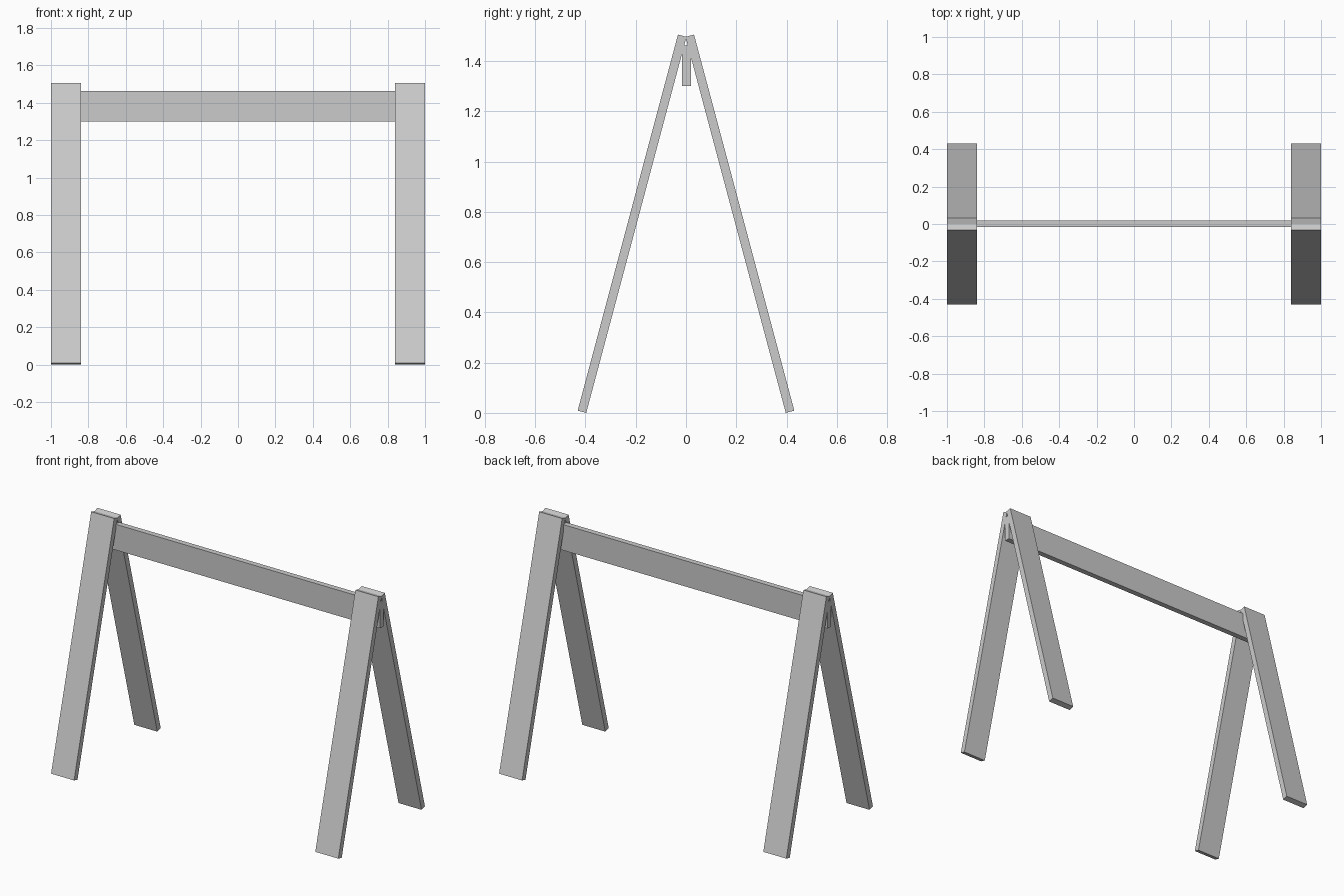
import bpy, bmesh

if "Cube" in bpy.data.objects:
    bpy.data.objects.remove(bpy.data.objects["Cube"])


def plank(name, profile, x0, x1):
    """Extrude a closed (y, z) profile along x."""
    bm = bmesh.new()
    face = bm.faces.new([bm.verts.new((x0, y, z)) for y, z in profile])
    ext = bmesh.ops.extrude_face_region(bm, geom=[face])
    moved = [g for g in ext["geom"] if isinstance(g, bmesh.types.BMVert)]
    bmesh.ops.translate(bm, verts=moved, vec=(x1 - x0, 0, 0))
    bmesh.ops.recalc_face_normals(bm, faces=bm.faces)
    mesh = bpy.data.meshes.new(name)
    bm.to_mesh(mesh)
    bm.free()
    obj = bpy.data.objects.new(name, mesh)
    bpy.context.collection.objects.link(obj)
    return obj


# Square-cut leg boards, splayed 15 degrees and meeting at the top
leg_profile = [(0.397, 0.0), (0.431, 0.009), (0.032, 1.505), (-0.002, 1.496)]
for side, x0 in (("left", -1.0), ("right", 0.84)):
    for end, s in (("front", -1), ("back", 1)):
        plank(f"{end}_{side}_leg", [(s * y, z) for y, z in leg_profile], x0, x0 + 0.16)

# Crossbeam held between the leg pairs
plank("crossbeam", [(-0.015, 1.30), (0.02, 1.30), (0.02, 1.462), (-0.015, 1.462)], -1.0, 1.0)
